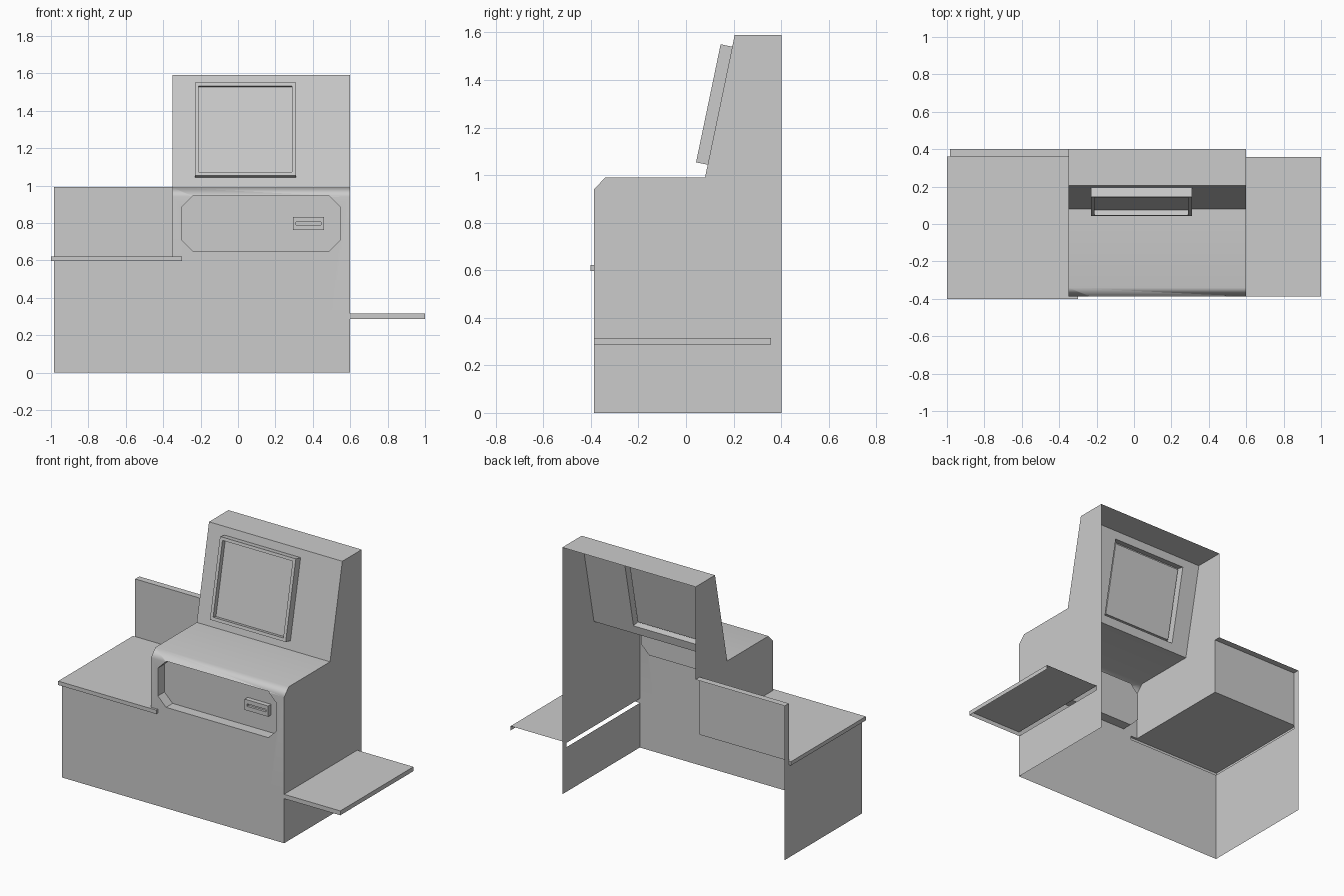
import bpy, bmesh, math
from mathutils import Vector

if "Cube" in bpy.data.objects:
    bpy.data.objects.remove(bpy.data.objects["Cube"])

FRONT, BACK = -0.387, 0.402


def prism(name, pts, lo, hi, axis='x'):
    """Closed prism: (y,z) profile swept along x, or (x,z) profile along y."""
    bm = bmesh.new()
    co = (lambda p, t: (t, p[0], p[1])) if axis == 'x' else (lambda p, t: (p[0], t, p[1]))
    face = bm.faces.new([bm.verts.new(co(p, lo)) for p in pts])
    ext = bmesh.ops.extrude_face_region(bm, geom=[face])['geom']
    shift = Vector((hi - lo, 0, 0) if axis == 'x' else (0, hi - lo, 0))
    bmesh.ops.translate(bm, vec=shift, verts=[g for g in ext if isinstance(g, bmesh.types.BMVert)])
    bmesh.ops.recalc_face_normals(bm, faces=bm.faces)
    me = bpy.data.meshes.new(name)
    bm.to_mesh(me)
    bm.free()
    ob = bpy.data.objects.new(name, me)
    bpy.context.collection.objects.link(ob)
    return ob


def box(x0, x1, y0, y1, z0, z1):
    return prism("helper", [(y0, z0), (y1, z0), (y1, z1), (y0, z1)], x0, x1)


def combine(target, other, op='UNION'):
    mod = target.modifiers.new("bool", 'BOOLEAN')
    mod.operation, mod.solver, mod.object = op, 'EXACT', other
    bpy.context.view_layer.objects.active = target
    bpy.ops.object.modifier_apply(modifier=mod.name)
    bpy.data.objects.remove(other)


# Frame of the sloped screen face: s runs up the slope, n points out of it
foot = Vector((0.08, 0.99))
up = Vector((0.125, 0.60)).normalized()
out = Vector((-up.y, up.x))


def slope_box(x0, x1, s0, s1, n0, n1):
    pts = [foot + up * s + out * n for s, n in ((s0, n0), (s1, n0), (s1, n1), (s0, n1))]
    return prism("helper", pts, x0, x1)


# Main cabinet with slanted upper tower
shell = prism("cabinet_shell", [(FRONT, 0), (FRONT, 0.94), (-0.34, 0.99), (0.08, 0.99),
                                (0.205, 1.59), (BACK, 1.59), (BACK, 0)], -0.35, 0.60)

# Left base, back upstand, left counter, right tray
combine(shell, box(-0.985, -0.30, FRONT, BACK, 0, 0.61))
combine(shell, box(-0.985, -0.30, 0.36, BACK, 0.58, 0.993))
combine(shell, box(-1.0, -0.30, -0.402, 0.36, 0.597, 0.622))
combine(shell, box(0.50, 1.0, FRONT, 0.357, 0.287, 0.315))

# Screen bezel and its inset screen
combine(shell, slope_box(-0.23, 0.31, 0.055, 0.562, -0.03, 0.05))
combine(shell, slope_box(-0.21, 0.29, 0.075, 0.543, 0.02, 0.10), 'DIFFERENCE')

# Eight-sided front recess
x0, x1, z0, z1, c = -0.30, 0.545, 0.65, 0.945, 0.058
octagon = [(x0 + c, z0), (x1 - c, z0), (x1, z0 + c), (x1, z1 - c),
           (x1 - c, z1), (x0 + c, z1), (x0, z1 - c), (x0, z0 + c)]
combine(shell, prism("helper", octagon, -0.5, -0.32, 'y'), 'DIFFERENCE')

# Card reader with slot
combine(shell, box(0.293, 0.46, -0.35, -0.30, 0.763, 0.832))
combine(shell, box(0.31, 0.443, -0.40, -0.335, 0.79, 0.806), 'DIFFERENCE')


def part_of(face):
    """Name of the part a face belongs to, or None where the shell is open."""
    p, n = face.calc_center_bounds(), face.normal
    d = Vector((p.y, p.z)) - foot
    if p.y > BACK - 0.002 or p.z < 0.001:
        return None
    if p.x > 0.605:
        return None if n.z < -0.9 or n.y > 0.9 else "right_tray"
    if p.x < -0.35 and 0.59 < p.z < 0.63:
        return "left_counter"
    if -0.24 < p.x < 0.32 and 0.04 < d.dot(up) < 0.58 and d.dot(out) > 0.005:
        return "screen"
    if FRONT + 0.003 < p.y < -0.30 and -0.31 < p.x < 0.55 and 0.64 < p.z < 0.951:
        if 0.285 < p.x < 0.465 and 0.76 < p.z < 0.84:
            return "card_reader"
        return "front_recess"
    return "cabinet_shell"


# Split the open shell into named parts
for name in ("right_tray", "left_counter", "screen", "card_reader", "front_recess", "cabinet_shell"):
    ob = shell
    if name != shell.name:
        ob = bpy.data.objects.new(name, shell.data.copy())
        bpy.context.collection.objects.link(ob)
    bm = bmesh.new()
    bm.from_mesh(ob.data)
    bm.normal_update()
    bmesh.ops.delete(bm, geom=[f for f in bm.faces if part_of(f) != name], context='FACES')
    bm.to_mesh(ob.data)
    bm.free()

# Soft shading over the rounded front edge only
bpy.ops.object.select_all(action='DESELECT')
shell.select_set(True)
bpy.context.view_layer.objects.active = shell
bpy.ops.object.shade_smooth_by_angle(angle=math.radians(50))
weighted = shell.modifiers.new("weighted_normals", 'WEIGHTED_NORMAL')
weighted.keep_sharp = True
